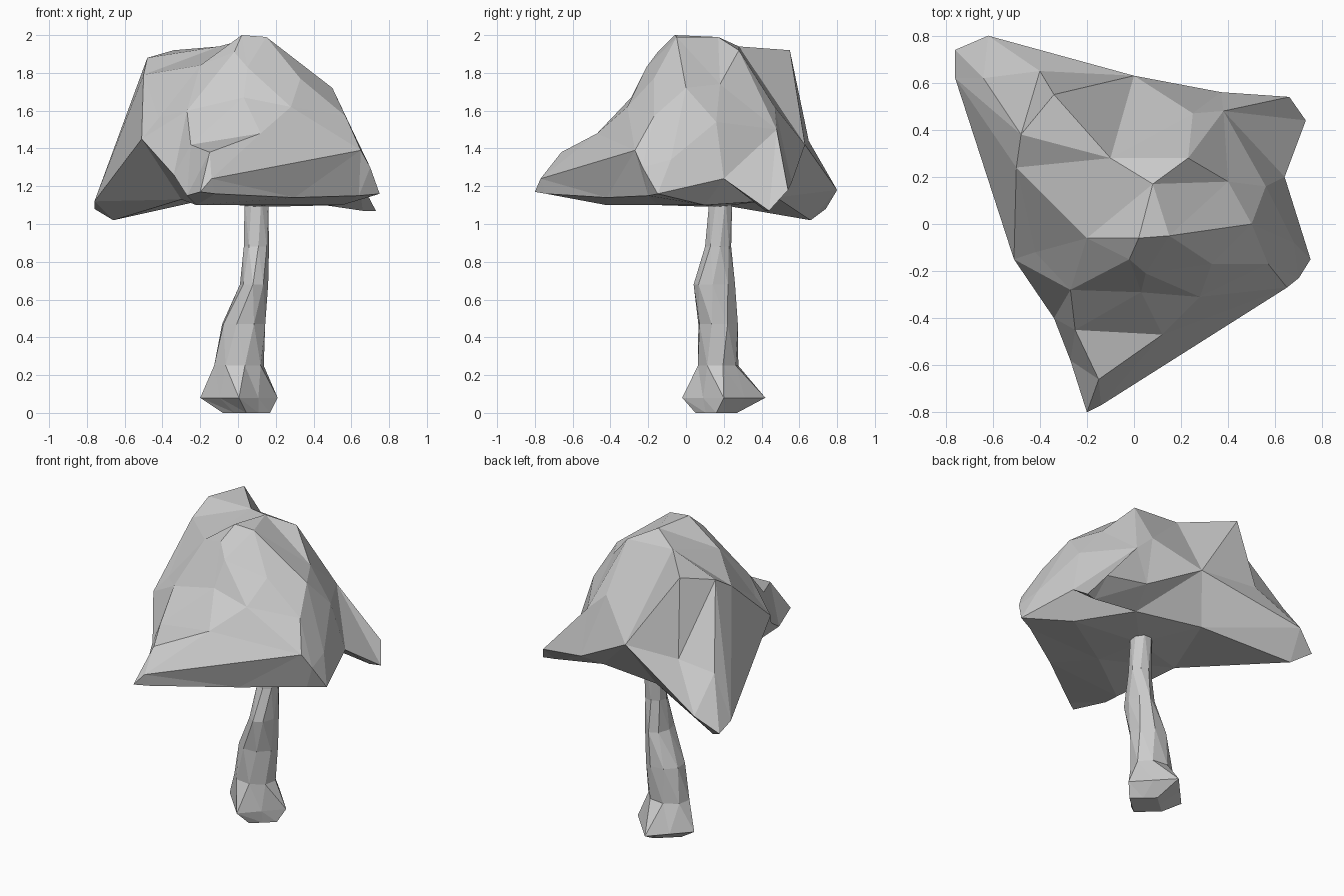
import bpy, bmesh, math
from mathutils import Vector
from mathutils.geometry import delaunay_2d_cdt


def make_object(name, bm):
    bmesh.ops.remove_doubles(bm, verts=bm.verts, dist=0.0005)
    bmesh.ops.recalc_face_normals(bm, faces=bm.faces)
    mesh = bpy.data.meshes.new(name)
    bm.to_mesh(mesh)
    bm.free()
    obj = bpy.data.objects.new(name, mesh)
    bpy.context.collection.objects.link(obj)
    return obj


def add_sheet(bm, rim, inner):
    """Triangulated faceted sheet bounded by the rim, passing through inner points."""
    pts = rim + inner
    res = delaunay_2d_cdt([Vector(p[:2]) for p in pts], [],
                          [list(range(len(rim)))], 1, 1e-5)
    verts = [bm.verts.new(pts[src[0]]) for src in res[3]]
    for f in res[2]:
        bm.faces.new([verts[i] for i in f])


# Cap: wavy rim, counter-clockwise from the front tip
rim = [(-0.20, -0.80, 1.17), (-0.14, -0.77, 1.24), (0.65, -0.27, 1.39),
       (0.70, -0.23, 1.30), (0.75, -0.15, 1.16), (0.64, 0.20, 1.24),
       (0.73, 0.44, 1.07), (0.66, 0.54, 1.18), (0.37, 0.56, 1.22),
       (0.00, 0.63, 1.42), (-0.62, 0.80, 1.18), (-0.76, 0.74, 1.08),
       (-0.76, 0.62, 1.12), (-0.51, -0.15, 1.45), (-0.34, -0.40, 1.26),
       (-0.27, -0.58, 1.15)]
# Cap: dome points
dome = [(0.02, -0.06, 2.0), (0.15, -0.05, 1.99), (0.08, 0.17, 1.99),
        (0.23, 0.28, 1.92), (-0.10, 0.28, 1.94), (-0.02, -0.15, 1.91),
        (-0.20, -0.06, 1.84), (-0.27, -0.28, 1.60), (0.05, -0.21, 1.83),
        (0.03, -0.29, 1.67), (0.28, -0.31, 1.62), (0.33, -0.17, 1.77),
        (0.50, 0.00, 1.72), (0.57, -0.17, 1.57), (0.56, 0.16, 1.54),
        (0.40, 0.18, 1.74), (0.25, 0.47, 1.62), (0.38, 0.48, 1.50),
        (-0.34, 0.55, 1.92), (-0.48, 0.38, 1.88), (-0.50, 0.24, 1.79),
        (-0.42, -0.12, 1.56), (-0.40, 0.65, 1.44), (-0.64, 0.62, 1.40),
        (-0.15, -0.66, 1.38), (-0.25, -0.45, 1.42), (0.12, -0.47, 1.48),
        (0.68, -0.08, 1.34)]
# Cap: underside points
under = [(0.64, -0.20, 1.15), (-0.12, -0.74, 1.16), (0.30, -0.42, 1.14),
         (-0.22, -0.42, 1.10), (-0.30, 0.02, 1.13), (-0.66, 0.66, 1.02),
         (0.10, 0.17, 1.09), (0.32, 0.40, 1.12), (0.66, 0.42, 1.07),
         (-0.12, 0.48, 1.14), (0.55, 0.10, 1.10), (0.15, -0.15, 1.10)]
bm = bmesh.new()
add_sheet(bm, rim, dome)
add_sheet(bm, rim, under)
make_object("mushroom_cap", bm)

# Stem: twisted rings (z, x min, x max, y min, y max), the foot is diamond-shaped
rings = [(0.01, -0.08, 0.17, 0.05, 0.27), (0.08, -0.20, 0.21, -0.02, 0.42),
         (0.25, -0.13, 0.14, 0.06, 0.28), (0.47, -0.09, 0.15, 0.06, 0.28),
         (0.68, 0.01, 0.16, 0.04, 0.26), (0.88, 0.03, 0.165, 0.10, 0.24),
         (1.14, 0.03, 0.165, 0.12, 0.25)]
SIDES = 8
bm = bmesh.new()
loops = []
for k, (z, x0, x1, y0, y1) in enumerate(rings):
    loop = []
    for i in range(SIDES):
        a = 2 * math.pi * (i + 0.3 * max(k - 1, 0)) / SIDES
        c, s = math.cos(a), math.sin(a)
        r = 0.5 / (abs(c) + abs(s)) if k < 2 else 0.5
        loop.append(bm.verts.new(((x0 + x1) / 2 + r * (x1 - x0) * c,
                                  (y0 + y1) / 2 + r * (y1 - y0) * s,
                                  z if k else z - 0.01)))
    loops.append(loop)
for lo, hi in zip(loops, loops[1:]):
    for i in range(SIDES):
        j = (i + 1) % SIDES
        bm.faces.new((lo[i], lo[j], hi[i]))
        bm.faces.new((lo[j], hi[j], hi[i]))
bm.faces.new(loops[0])
bm.faces.new(loops[-1])
make_object("mushroom_stem", bm)
